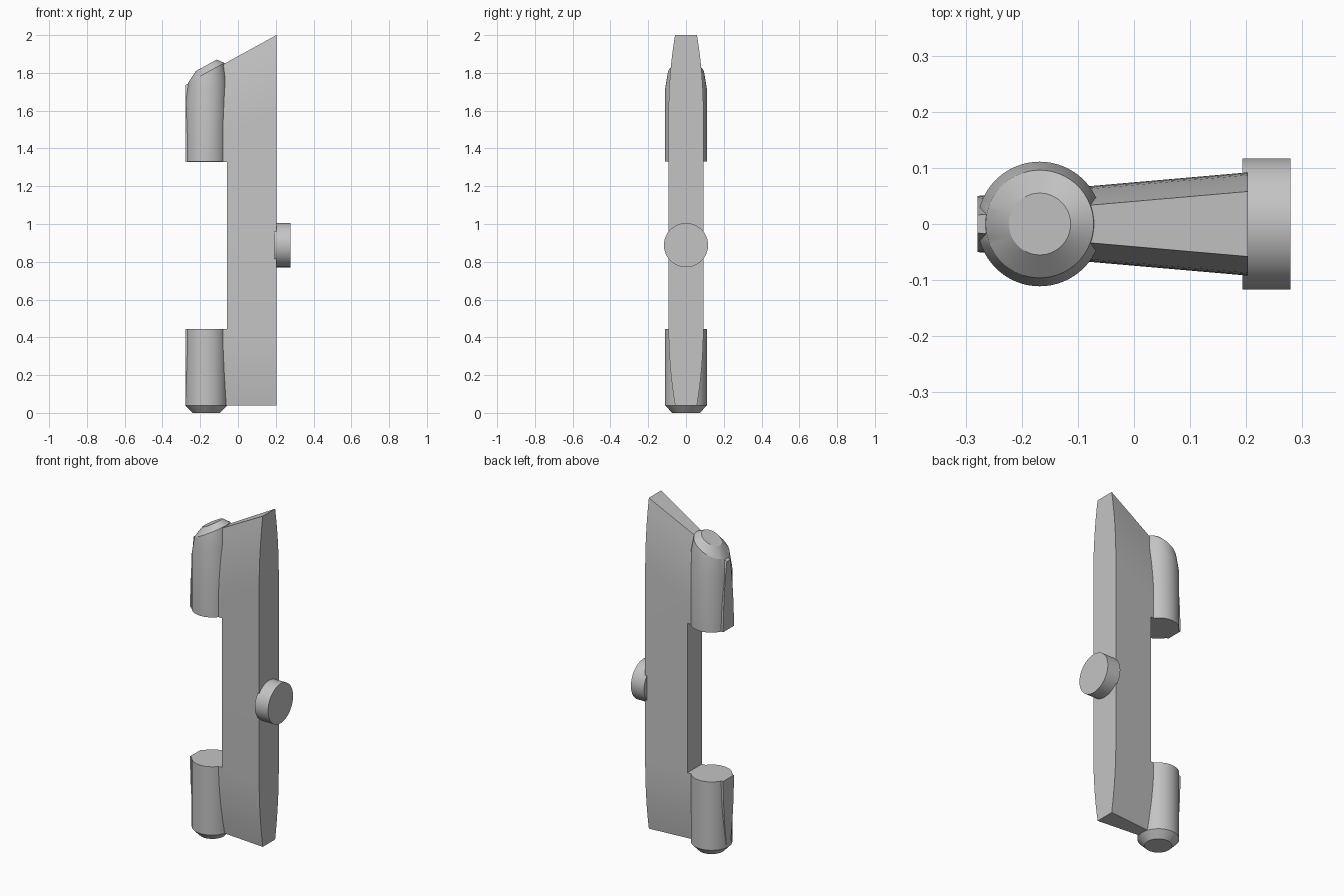
import bpy
import bmesh
from math import cos, sin, tau, radians

cube = bpy.data.objects.get("Cube")
if cube:
    bpy.data.objects.remove(cube)

# Single grey colour
grey = bpy.data.materials.new("plain grey")
grey.use_nodes = True
colour = (0.55, 0.55, 0.55, 1)
grey.diffuse_color = colour
grey.node_tree.nodes["Principled BSDF"].inputs["Base Color"].default_value = colour

REAR, NOTCH, FACE = -0.279, -0.058, 0.203   # x stations of the body
BASE, LOW, HIGH = 0.04, 0.445, 1.33         # body foot and notch heights
AXIS, RADIUS = -0.168, 0.111                # posts
SLOPE = 0.55                                # slant of the top
TAPER, PINCH = 0.405, 0.034                 # narrowing towards both ends
SIDES, STEPS = 64, 8


def top_z(x):
    return 2 + SLOPE * (x - FACE)


def half_width(x):
    return 0.092 + 0.087 * (x - FACE)


def loft(name, rings):
    """Skin a stack of equal rings and cap both ends."""
    bm = bmesh.new()
    rows = [[bm.verts.new(p) for p in ring] for ring in rings]
    n = len(rows[0])
    for a, b in zip(rows, rows[1:]):
        for i in range(n):
            j = (i + 1) % n
            bm.faces.new((a[i], a[j], b[j], b[i]))
    bm.faces.new(rows[0][::-1])
    bm.faces.new(rows[-1])
    bmesh.ops.recalc_face_normals(bm, faces=bm.faces)
    mesh = bpy.data.meshes.new(name)
    bm.to_mesh(mesh)
    bm.free()
    mesh.materials.append(grey)
    obj = bpy.data.objects.new(name, mesh)
    bpy.context.collection.objects.link(obj)
    bpy.ops.object.select_all(action="DESELECT")
    obj.select_set(True)
    bpy.context.view_layer.objects.active = obj
    bpy.ops.object.shade_smooth_by_angle(angle=radians(25))
    return obj


def slab(name, x0, x1, lower=True, upper=True):
    """Wedge-shaped plate whose sides curve in at its free ends."""
    rows = []   # (height rule, amount of narrowing)
    curve = [(TAPER * i / STEPS, PINCH * (1 - i / STEPS) ** 2) for i in range(STEPS + 1)]
    if lower:
        rows += [(lambda x, d=d: BASE + d, p) for d, p in curve]
    else:
        rows.append((lambda x: HIGH - 0.0005, 0))
    if upper:
        rows += [(lambda x, d=d: top_z(x) - d, p) for d, p in reversed(curve)]
    rings = []
    for height, pinch in rows:
        a, b = half_width(x0) - pinch, half_width(x1) - pinch
        rings.append([(x0, -a, height(x0)), (x1, -b, height(x1)),
                      (x1, b, height(x1)), (x0, a, height(x0))])
    return loft(name, rings)


def post(name, profile):
    """Round post from (radius, height, slant) rows."""
    angles = [tau * i / SIDES for i in range(SIDES)]
    return loft(name, [[(AXIS + r * cos(t), r * sin(t), z + slant * r * cos(t))
                        for t in angles] for r, z, slant in profile])


# Main plate and the two rear fins around the notch
slab("main_plate", NOTCH, FACE)
slab("lower_fin", REAR, NOTCH, upper=False)
slab("upper_fin", REAR, NOTCH, lower=False)

# Round posts: chamfered foot below, slanted domed head above
post("lower_post", [(0.073, 0, 0), (RADIUS, BASE, 0), (RADIUS, LOW, 0)])
post("upper_post", [(RADIUS, HIGH, 0), (RADIUS, 1.71, SLOPE),
                    (0.096, 1.80, SLOPE), (0.055, 1.84, SLOPE)])

# Round button on the flat face
loft("side_button", [[(x, 0.117 * cos(tau * i / SIDES), 0.888 + 0.117 * sin(tau * i / SIDES))
                      for i in range(SIDES)] for x in (FACE - 0.01, 0.279)])
